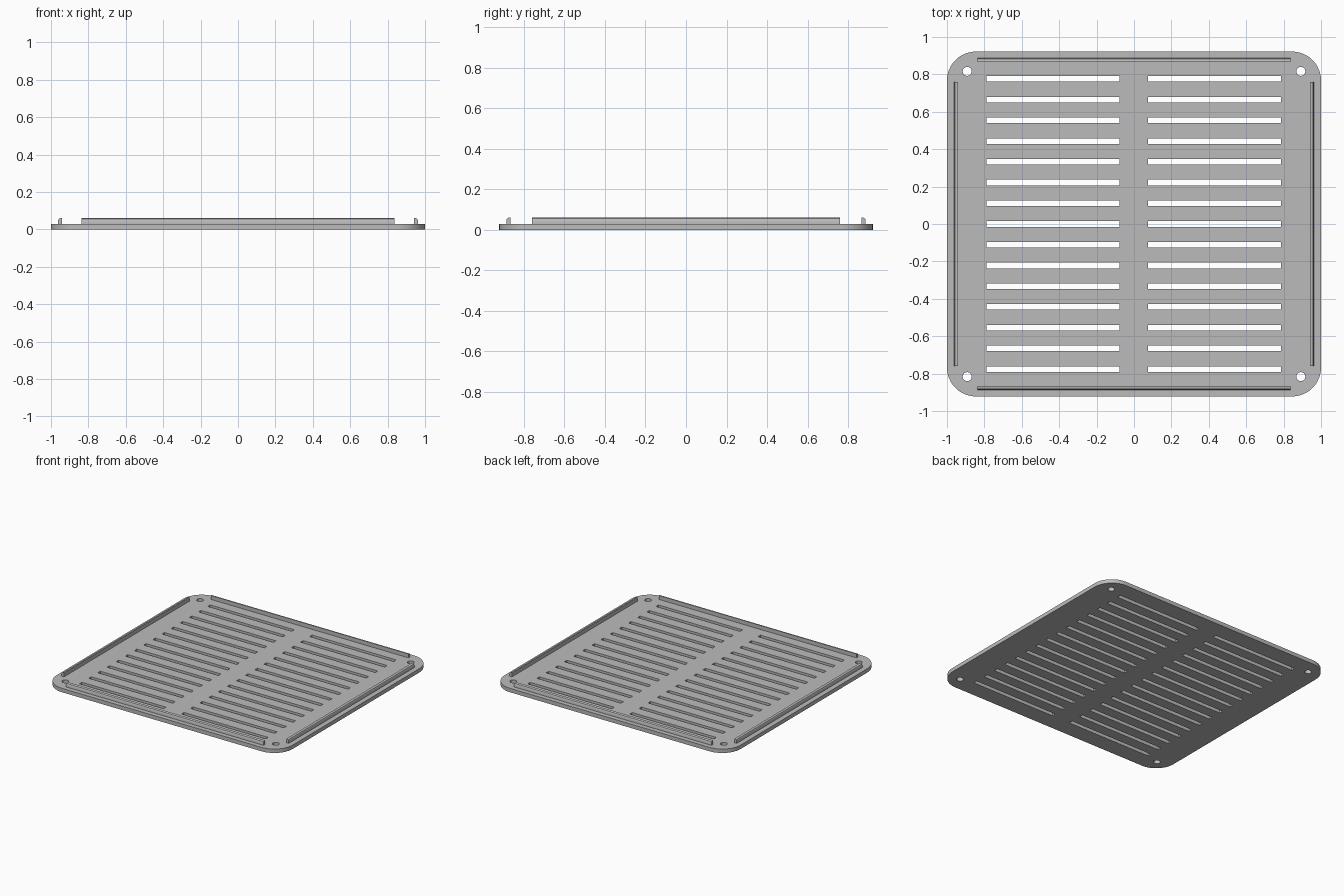
import bpy, bmesh, math

if "Cube" in bpy.data.objects:
    bpy.data.objects.remove(bpy.data.objects["Cube"])

T = 0.03            # plate thickness
HX, HY = 1.0, 0.922  # plate half sizes
R = 0.155           # corner radius

grey = bpy.data.materials.new("light_grey")
grey.diffuse_color = (0.5, 0.5, 0.5, 1)
grey.use_nodes = True
grey.node_tree.nodes["Principled BSDF"].inputs["Base Color"].default_value = grey.diffuse_color


def arc(cx, cy, r, a0, a1, n):
    return [(cx + r * math.cos(math.radians(a0 + (a1 - a0) * i / n)),
             cy + r * math.sin(math.radians(a0 + (a1 - a0) * i / n))) for i in range(n + 1)]


def finish(name, bm):
    bmesh.ops.recalc_face_normals(bm, faces=bm.faces)
    me = bpy.data.meshes.new(name)
    bm.to_mesh(me)
    bm.free()
    me.materials.append(grey)
    ob = bpy.data.objects.new(name, me)
    bpy.context.collection.objects.link(ob)
    bpy.ops.object.select_all(action='DESELECT')
    bpy.context.view_layer.objects.active = ob
    ob.select_set(True)
    bpy.ops.object.shade_smooth_by_angle(angle=math.radians(30))
    return ob


# Outline of the plate with rounded corners
outline = []
for k, (sx, sy) in enumerate([(1, 1), (-1, 1), (-1, -1), (1, -1)]):
    outline += arc(sx * (HX - R), sy * (HY - R), R, 90 * k, 90 * k + 90, 12)
loops = [outline]

# Two columns of vent slots
for i in range(15):
    y = (i - 7) * 0.1108
    for x0, x1 in ((-0.789, -0.077), (0.075, 0.787)):
        loops.append([(x0, y - 0.015), (x1, y - 0.015), (x1, y + 0.015), (x0, y + 0.015)])

# Corner screw holes
for sx in (-1, 1):
    for sy in (-1, 1):
        loops.append(arc(sx * 0.892, sy * 0.816, 0.024, 0, 360, 24)[:-1])

# Plate: filled flat curve with thickness
cu = bpy.data.curves.new("plate_profile", 'CURVE')
cu.dimensions = '2D'
cu.fill_mode = 'BOTH'
cu.extrude = T / 2
for pts in loops:
    sp = cu.splines.new('POLY')
    sp.points.add(len(pts) - 1)
    for p, (x, y) in zip(sp.points, pts):
        p.co = (x, y, 0, 1)
    sp.use_cyclic_u = True
helper = bpy.data.objects.new("plate_profile", cu)
bpy.context.collection.objects.link(helper)
dg = bpy.context.evaluated_depsgraph_get()
bm = bmesh.new()
bm.from_mesh(helper.evaluated_get(dg).to_mesh())
bpy.data.objects.remove(helper)
bmesh.ops.remove_doubles(bm, verts=bm.verts, dist=0.0002)
bmesh.ops.translate(bm, verts=bm.verts, vec=(0, 0, T / 2))
finish("vent_plate", bm)


# Locating ribs: upright strips with the outer top edge chamfered
def rib(name, inner, half, angle):
    w, top, c = 0.02, 0.06, 0.011
    prof = [(inner, T - 0.001), (inner + w, T - 0.001), (inner + w, top - c),
            (inner + w - 0.004, top - 0.004), (inner + w - c, top), (inner, top)]
    bm = bmesh.new()
    face = bm.faces.new([bm.verts.new((x, -half, z)) for x, z in prof])
    ext = bmesh.ops.extrude_face_region(bm, geom=[face])["geom"]
    bmesh.ops.translate(bm, vec=(0, 2 * half, 0),
                        verts=[v for v in ext if isinstance(v, bmesh.types.BMVert)])
    finish(name, bm).rotation_euler.z = math.radians(angle)


rib("right_rib", 0.942, 0.76, 0)
rib("back_rib", 0.867, 0.837, 90)
rib("left_rib", 0.942, 0.76, 180)
rib("front_rib", 0.867, 0.837, 270)
